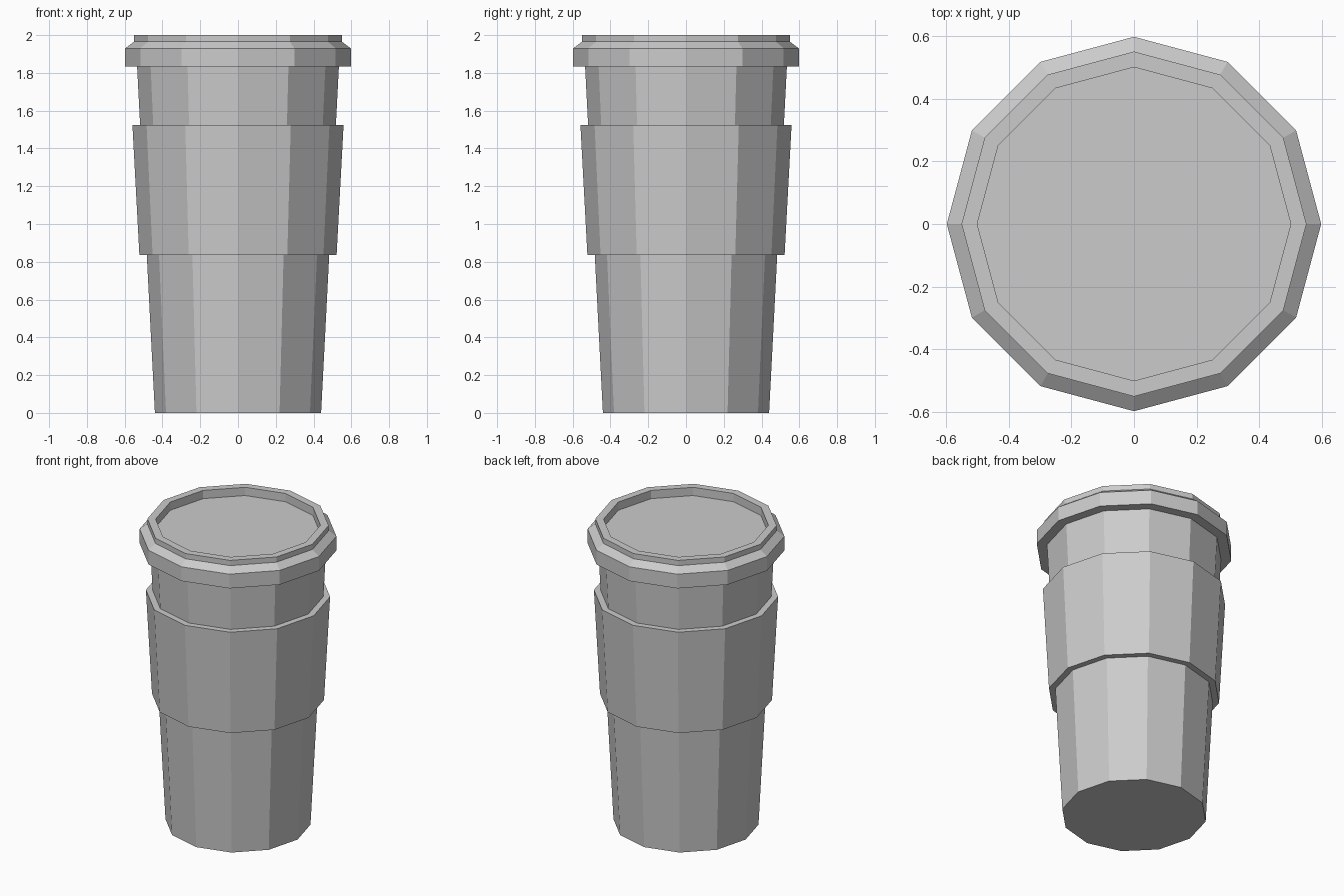
import bpy
import bmesh
from math import cos, sin, tau

SIDES = 12

cube = bpy.data.objects.get("Cube")
if cube:
    bpy.data.objects.remove(cube, do_unlink=True)

# Single grey finish
grey = bpy.data.materials.new("plain_grey")
grey.use_nodes = True
colour = (0.6, 0.6, 0.6, 1.0)
grey.diffuse_color = colour
grey.node_tree.nodes["Principled BSDF"].inputs["Base Color"].default_value = colour


def lathe(name, profile, closed=False):
    """Spin (radius, height) points into a flat-sided part.
    Open profiles are capped at both ends; closed ones make a ring."""
    bm = bmesh.new()
    rings = [[bm.verts.new((r * cos(tau * i / SIDES), r * sin(tau * i / SIDES), z))
              for i in range(SIDES)] for r, z in profile]
    pairs = list(zip(rings, rings[1:]))
    if closed:
        pairs.append((rings[-1], rings[0]))
    for a, b in pairs:
        for i in range(SIDES):
            j = (i + 1) % SIDES
            bm.faces.new((a[i], a[j], b[j], b[i]))
    if not closed:
        bm.faces.new(rings[0][::-1])
        bm.faces.new(rings[-1])
    bmesh.ops.recalc_face_normals(bm, faces=bm.faces)
    mesh = bpy.data.meshes.new(name)
    bm.to_mesh(mesh)
    bm.free()
    mesh.materials.append(grey)
    obj = bpy.data.objects.new(name, mesh)
    bpy.context.collection.objects.link(obj)
    return obj


# Tapered cup body
lathe("cup_body", [(0.44, 0), (0.535, 1.85)])

# Grip sleeve around the middle
lathe("sleeve", [(0.47, 0.835), (0.522, 0.835), (0.559, 1.525), (0.505, 1.525)], closed=True)

# Lid: skirt, sloped shoulder, raised rim and recessed top
lathe("lid", [(0.52, 1.835), (0.597, 1.835), (0.597, 1.93), (0.55, 1.965),
              (0.55, 2.0), (0.50, 2.0), (0.50, 1.945)])
